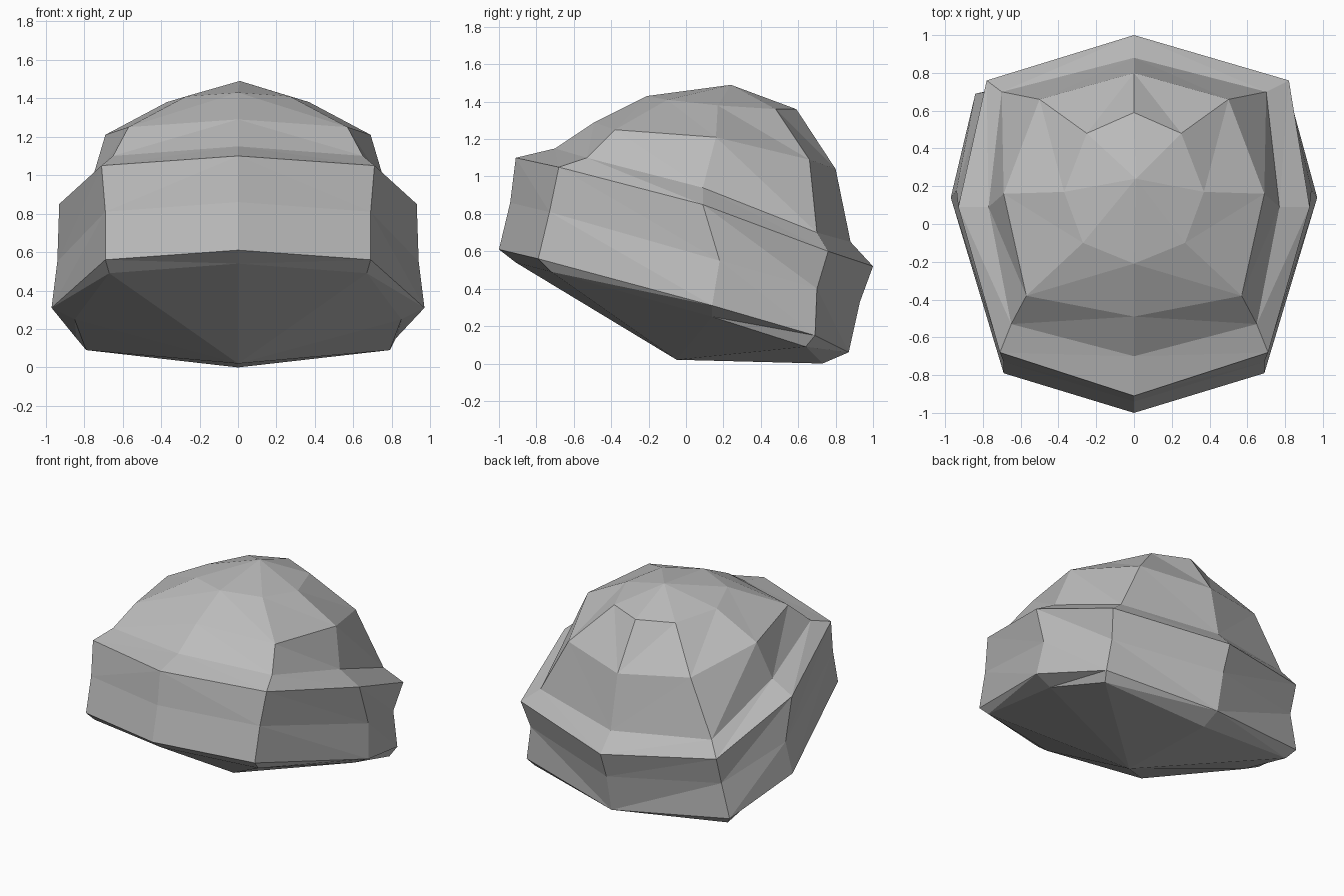
import bpy
import bmesh

# Remove the default cube
default_cube = bpy.data.objects.get("Cube")
if default_cube:
    bpy.data.objects.remove(default_cube, do_unlink=True)

# Single matte grey
grey = bpy.data.materials.new("plain_grey")
grey.use_nodes = True
colour = (0.5, 0.5, 0.5, 1.0)
grey.diffuse_color = colour
grey.node_tree.nodes["Principled BSDF"].inputs["Base Color"].default_value = colour


def octagon(front, front_corner, side, back_corner, back, lean=0.0):
    """Tilted eight-point ring: front and back are (y, z), the others (x, y, z).
    lean shifts both back corners sideways."""
    left = [front_corner, side, back_corner]
    right = [(-x, y, z) for x, y, z in reversed(left)]
    ring = [(0.0, *front), *left, (0.0, *back), *right]
    for index in (3, 5):
        x, y, z = ring[index]
        ring[index] = (x + lean, y, z)
    return ring


def build_part(name, rings, tip=None):
    """Skin consecutive rings, optionally closed by a fan to a tip point."""
    mesh = bpy.data.meshes.new(name)
    bm = bmesh.new()
    loops = [[bm.verts.new(point) for point in ring] for ring in rings]
    for low, high in zip(loops, loops[1:]):
        for i in range(8):
            j = (i + 1) % 8
            # Split each panel symmetrically about the middle plane
            if i < 4:
                bm.faces.new((low[i], low[j], high[i]))
                bm.faces.new((low[j], high[j], high[i]))
            else:
                bm.faces.new((low[i], low[j], high[j]))
                bm.faces.new((low[i], high[j], high[i]))
    if tip:
        end = bm.verts.new(tip)
        last = loops[-1]
        for i in range(8):
            bm.faces.new((last[i], last[(i + 1) % 8], end))
    bm.to_mesh(mesh)
    bm.free()
    mesh.materials.append(grey)
    part = bpy.data.objects.new(name, mesh)
    bpy.context.collection.objects.link(part)
    return part


# Rings from the underside up to the crown
bottom_inner = octagon((-0.91, 0.54), (0.67, -0.72, 0.49), (0.85, 0.14, 0.25),
                       (0.79, 0.64, 0.09), (0.73, 0.0))
bottom_edge = octagon((-1.0, 0.61), (0.69, -0.79, 0.56), (0.97, 0.14, 0.31),
                      (0.83, 0.69, 0.15), (0.87, 0.06), lean=-0.01)
band_middle = octagon((-0.94, 0.86), (0.69, -0.73, 0.81), (0.94, 0.18, 0.55),
                      (0.78, 0.7, 0.4), (0.93, 0.33))
band_top = octagon((-0.91, 1.1), (0.71, -0.68, 1.05), (0.93, 0.09, 0.85),
                   (0.8, 0.76, 0.6), (1.0, 0.52), lean=0.02)
crown_foot = octagon((-0.7, 1.15), (0.65, -0.53, 1.1), (0.77, 0.09, 0.94),
                     (0.7, 0.7, 0.7), (0.88, 0.65))
crown_middle = octagon((-0.49, 1.29), (0.57, -0.38, 1.25), (0.69, 0.16, 1.21),
                       (0.5, 0.66, 1.09), (0.8, 1.04))
crown_top = octagon((-0.21, 1.43), (0.27, -0.1, 1.41), (0.37, 0.17, 1.38),
                    (0.25, 0.48, 1.36), (0.59, 1.36))

# Underside: the rings run outside to centre, so its normals are turned after
underside = build_part("underside", [bottom_edge, bottom_inner], tip=(0.0, -0.05, 0.02))
underside.data.flip_normals()

# Upright band with its sloping upper ledge
build_part("band", [bottom_edge, band_middle, band_top, crown_foot])

# Faceted dome
build_part("crown", [crown_foot, crown_middle, crown_top], tip=(0.01, 0.24, 1.49))
